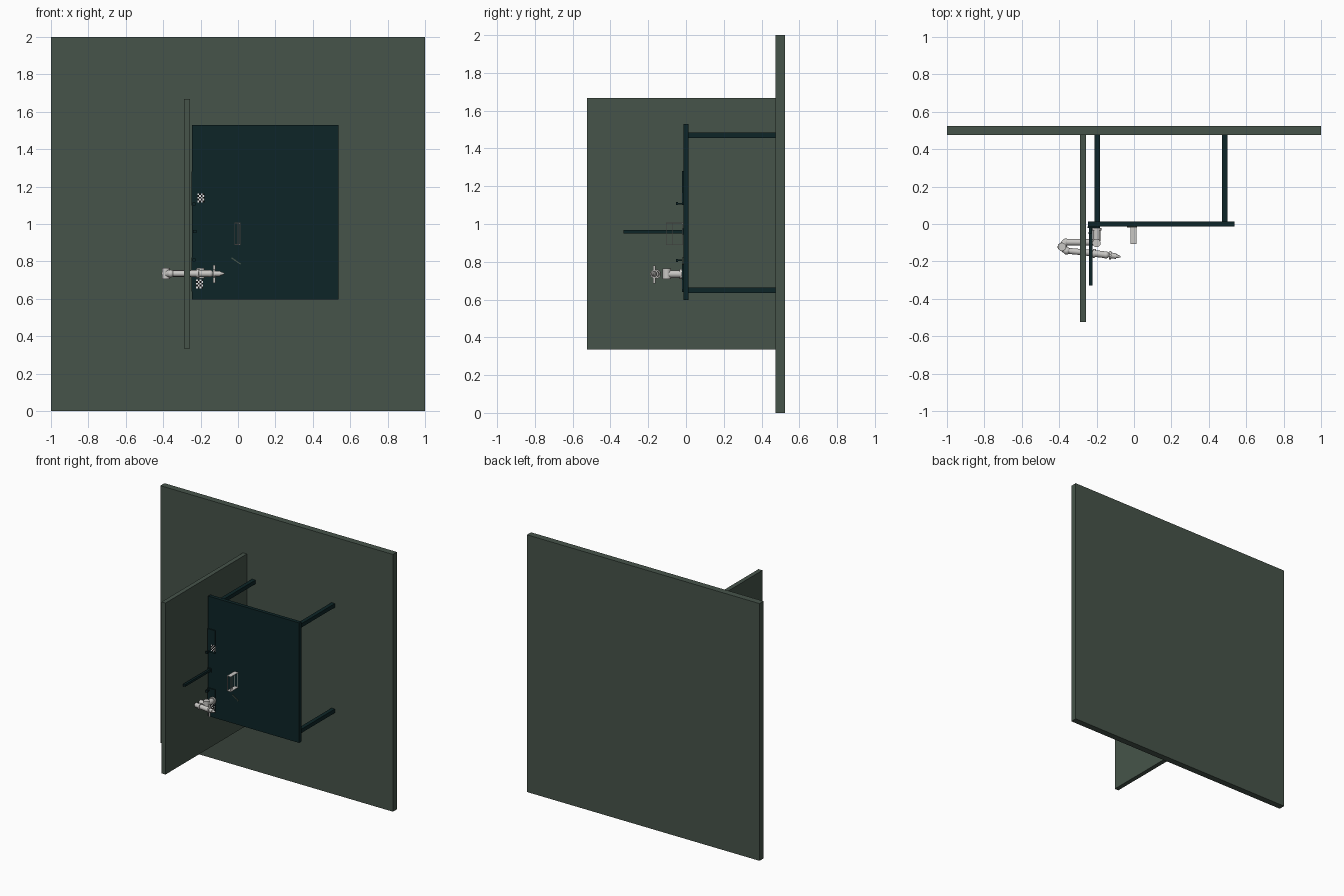
import bpy
from mathutils import Vector

if "Cube" in bpy.data.objects:
    bpy.data.objects.remove(bpy.data.objects["Cube"])


def material(name, r, g, b):
    m = bpy.data.materials.new(name)
    m.use_nodes = True
    m.diffuse_color = (r, g, b, 1)
    m.node_tree.nodes["Principled BSDF"].inputs["Base Color"].default_value = (r, g, b, 1)
    return m


GREEN = material("grey green", 0.061, 0.088, 0.068)
TEAL = material("dark teal", 0.004, 0.018, 0.020)
GREY = material("light grey", 0.58, 0.57, 0.55)
WHITE = material("white", 0.85, 0.85, 0.85)
BLACK = material("black", 0.005, 0.005, 0.005)


def finish(name, mat, smooth=False):
    ob = bpy.context.object
    ob.name = name
    ob.data.materials.append(mat)
    if smooth:
        bpy.ops.object.shade_smooth_by_angle()
    return ob


def box(name, mat, x, y, z, turn=0):
    """Box from (low, high) ranges, turned about the y axis."""
    bpy.ops.mesh.primitive_cube_add(
        size=1, location=[sum(r) / 2 for r in (x, y, z)], rotation=(0, turn, 0))
    ob = finish(name, mat)
    ob.scale = [r[1] - r[0] for r in (x, y, z)]
    return ob


def rod(name, mat, a, b, radius, sides=20, tip=None):
    """Cylinder or cone between two points."""
    a, b = Vector(a), Vector(b)
    d = b - a
    bpy.ops.mesh.primitive_cone_add(
        vertices=sides, radius1=radius, radius2=radius if tip is None else tip,
        depth=d.length, location=(a + b) / 2,
        rotation=d.to_track_quat("Z", "Y").to_euler())
    return finish(name, mat, True)


def ball(name, mat, p, radius):
    bpy.ops.mesh.primitive_uv_sphere_add(segments=20, ring_count=12, radius=radius, location=p)
    return finish(name, mat, True)


# Large base panel and side wall
box("floor_panel", GREEN, (-1, 1), (0.475, 0.525), (0, 2))
box("side_wall", GREEN, (-0.29, -0.256), (-0.525, 0.475), (0.335, 1.668))

# Table with four legs
box("table_top", TEAL, (-0.247, 0.536), (-0.014, 0.014), (0.597, 1.53))
for x in (-0.197, 0.486):
    for z in (0.65, 1.47):
        box("table_leg", TEAL, (x - 0.015, x + 0.015), (0.014, 0.475), (z - 0.015, z + 0.015))

# Post on the table edge
box("post", TEAL, (-0.24, -0.223), (-0.33, -0.014), (0.951, 0.969))
box("post_foot", TEAL, (-0.247, -0.217), (-0.02, -0.014), (0.945, 0.975))

# Mounting plates with small hooks and chequered markers
for low, high, hook in ((1.1, 1.28, 1.108), (0.64, 0.82, 0.807)):
    box("mount_plate", TEAL, (-0.249, -0.183), (-0.022, -0.014), (low, high))
    box("hook_stem", TEAL, (-0.24, -0.228), (-0.045, -0.02), (hook - 0.004, hook + 0.004))
    box("hook_tip", TEAL, (-0.242, -0.226), (-0.054, -0.042), (hook - 0.008, hook + 0.008))
for cx, cz in ((-0.198, 1.14), (-0.205, 0.68)):
    box("marker", WHITE, (cx - 0.019, cx + 0.019), (-0.024, -0.022), (cz - 0.024, cz + 0.024))
    for i in range(4):
        for k in range(5):
            if (i + k) % 2:
                px, pz = cx - 0.019 + i * 0.0095, cz - 0.024 + k * 0.0096
                box("marker_square", BLACK, (px, px + 0.0095), (-0.025, -0.024), (pz, pz + 0.0096))

# Arm base and shoulder
Z = 0.735
base = (-0.2, -0.022, Z)
rod("arm_base", GREY, base, (-0.2, -0.035, Z), 0.027)
rod("shoulder_column", GREY, (-0.2, -0.035, Z), (-0.2, -0.09, Z), 0.02)
rod("shoulder_joint", GREY, (-0.2, -0.102, Z - 0.026), (-0.2, -0.102, Z + 0.03), 0.022)

# Upper arm, elbow, forearm and wrist
path = [(-0.205, -0.098, Z), (-0.365, -0.097, Z), (-0.388, -0.122, Z),
        (-0.36, -0.143, Z), (-0.25, -0.153, Z), (-0.15, -0.165, Z)]
radii = [0.018, 0.019, 0.019, 0.016, 0.018]
for i, r in enumerate(radii):
    rod("arm_link", GREY, path[i], path[i + 1], r)
    ball("arm_joint", GREY, path[i + 1], r * 1.08)
rod("elbow_cap", GREY, (-0.385, -0.122, Z - 0.03), (-0.385, -0.122, Z + 0.03), 0.022)
rod("forearm_collar", GREY, (-0.222, -0.156, Z), (-0.207, -0.158, Z), 0.024)

# Wrist flange and gripper
rod("wrist_flange", GREY, (-0.132, -0.167, Z), (-0.122, -0.168, Z), 0.022)
rod("wrist_crossbar", GREY, (-0.127, -0.168, Z - 0.05), (-0.127, -0.168, Z + 0.045), 0.007)
rod("gripper_body", GREY, (-0.122, -0.168, Z), (-0.095, -0.172, Z), 0.015)
rod("gripper_tip", GREY, (-0.095, -0.172, Z), (-0.073, -0.175, Z), 0.011, tip=0.004)

# Small open rack: two end plates, a shelf and thin rails
for z in (0.89, 1.005):
    box("rack_end", GREY, (-0.02, 0.014), (-0.107, -0.016), (z - 0.002, z + 0.002))
box("rack_shelf", GREY, (-0.004, 0.002), (-0.072, -0.068), (0.89, 1.005))
for x in (-0.017, 0.011):
    for y in (-0.105, -0.02):
        box("rack_rail", GREY, (x - 0.002, x + 0.002), (y - 0.001, y + 0.001), (0.89, 1.005))

# Loose stick lying on the table
box("loose_stick", GREEN, (-0.04, 0.02), (-0.02, -0.014), (0.799, 0.805), 0.61)
